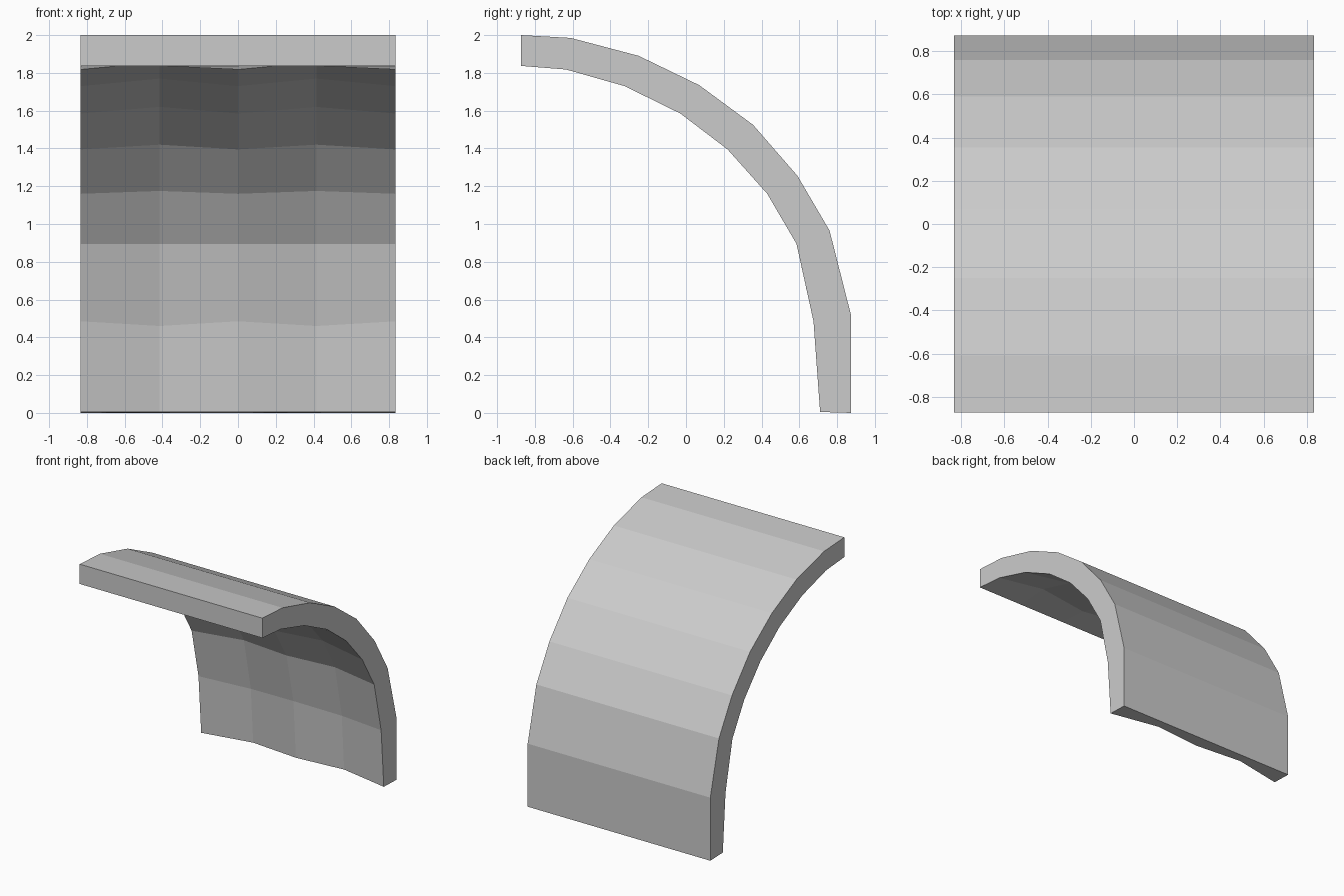
import bpy
import bmesh

if "Cube" in bpy.data.objects:
    bpy.data.objects.remove(bpy.data.objects["Cube"])

# Side profile (y, z), from the top lip down to the foot
outer = [(-0.873, 2.0), (-0.61, 1.985), (-0.25, 1.89), (0.07, 1.735), (0.355, 1.525),
         (0.59, 1.255), (0.76, 0.965), (0.873, 0.52), (0.873, 0.0)]
inner = [(-0.873, 1.837), (-0.635, 1.818), (-0.325, 1.73), (-0.03, 1.585), (0.22, 1.395),
         (0.43, 1.16), (0.585, 0.895), (0.675, 0.485), (0.71, 0.005)]

# Hollow of the inner face at the two intermediate columns (dy, dz)
hollow = [(0, 0), (0.03, 0.04), (0.04, 0.04), (0.055, 0.035), (0.07, 0.025),
          (0.08, 0.015), (0.085, 0), (0.085, -0.025), (0.08, 0)]

# Columns across the width: x, hollow share in y, hollow share in z
columns = [(-0.833, 0, 0), (-0.415, 1, 1), (0, 0.55, 0), (0.415, 1, 1), (0.833, 0, 0)]

bm = bmesh.new()
rings = []
for x, sy, sz in columns:
    front = [bm.verts.new((x, y + sy * dy, z + sz * dz))
             for (y, z), (dy, dz) in zip(inner, hollow)]
    back = [bm.verts.new((x, y, z)) for y, z in outer]
    rings.append((front, back))

# Inner and outer skins, top lip and foot
for (f0, b0), (f1, b1) in zip(rings, rings[1:]):
    for i in range(len(outer) - 1):
        bm.faces.new((f0[i], f0[i + 1], f1[i + 1], f1[i]))
        bm.faces.new((b0[i], b1[i], b1[i + 1], b0[i + 1]))
    bm.faces.new((f0[0], f1[0], b1[0], b0[0]))
    bm.faces.new((f0[-1], b0[-1], b1[-1], f1[-1]))

# Side walls
for f, b in (rings[0], rings[-1]):
    for i in range(len(outer) - 1):
        bm.faces.new((f[i], b[i], b[i + 1], f[i + 1]))

bmesh.ops.recalc_face_normals(bm, faces=bm.faces)
mesh = bpy.data.meshes.new("curved_panel")
bm.to_mesh(mesh)
bm.free()
panel = bpy.data.objects.new("curved_panel", mesh)
bpy.context.collection.objects.link(panel)
